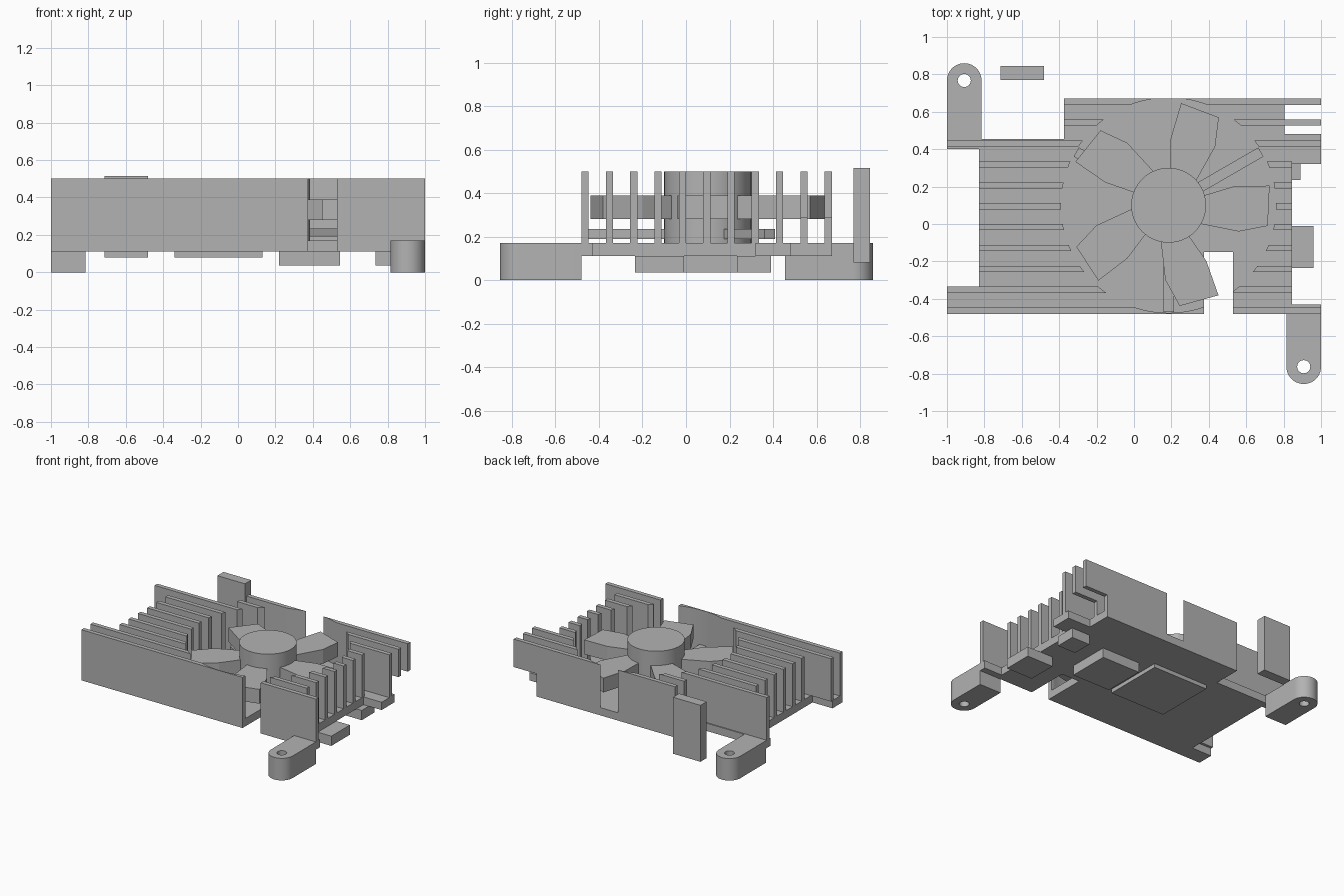
import bpy, bmesh
from math import cos, sin, pi, radians

if "Cube" in bpy.data.objects:
    bpy.data.objects.remove(bpy.data.objects["Cube"], do_unlink=True)

grey = bpy.data.materials.new("plain grey")
grey.use_nodes = True
grey.diffuse_color = (0.45, 0.45, 0.45, 1)
grey.node_tree.nodes["Principled BSDF"].inputs["Base Color"].default_value = grey.diffuse_color

CX, CY, WELL_R = 0.185, 0.10, 0.575      # fan centre and well radius
PLATE_LOW, PLATE_TOP, TOP = 0.11, 0.17, 0.50


def add_prism(bm, pts, z0, z1):
    face = bm.faces.new([bm.verts.new((x, y, z0)) for x, y in pts])
    new = bmesh.ops.extrude_face_region(bm, geom=[face])["geom"]
    verts = [v for v in new if isinstance(v, bmesh.types.BMVert)]
    bmesh.ops.translate(bm, verts=verts, vec=(0, 0, z1 - z0))


def rect(x0, x1, y0, y1):
    return [(x0, y0), (x1, y0), (x1, y1), (x0, y1)]


def circle(x, y, r, n=48):
    return [(x + r * cos(2 * pi * i / n), y + r * sin(2 * pi * i / n)) for i in range(n)]


def turned(pts, angle):
    c, s = cos(angle), sin(angle)
    return [(CX + x * c - y * s, CY + x * s + y * c) for x, y in pts]


def build(name, outlines, z0, z1, smooth=False):
    bm = bmesh.new()
    for pts in outlines:
        add_prism(bm, pts, z0, z1)
    bmesh.ops.recalc_face_normals(bm, faces=bm.faces)
    mesh = bpy.data.meshes.new(name)
    bm.to_mesh(mesh)
    bm.free()
    mesh.materials.append(grey)
    ob = bpy.data.objects.new(name, mesh)
    bpy.context.collection.objects.link(ob)
    if smooth:
        shade(ob)
    return ob


def activate(ob):
    bpy.ops.object.select_all(action='DESELECT')
    ob.select_set(True)
    bpy.context.view_layer.objects.active = ob


def shade(ob):
    activate(ob)
    bpy.ops.object.shade_smooth_by_angle(angle=radians(30))


def cut(ob, cutter):
    activate(ob)
    mod = ob.modifiers.new("cut", 'BOOLEAN')
    mod.operation, mod.solver, mod.object = 'DIFFERENCE', 'EXACT', cutter
    bpy.ops.object.modifier_apply(modifier=mod.name)
    bpy.data.objects.remove(cutter, do_unlink=True)


# Base plate with side tabs and front notch
build("base_plate", [[
    (-1, -0.48), (0.375, -0.48), (0.375, -0.15), (0.53, -0.15), (0.53, -0.48),
    (1, -0.48), (1, -0.43), (0.845, -0.43), (0.845, 0.32), (1, 0.32), (1, 0.48),
    (0.805, 0.48), (0.805, 0.67), (-0.375, 0.67), (-0.375, 0.455), (-1, 0.455),
    (-1, 0.40), (-0.83, 0.40), (-0.83, -0.355), (-1, -0.355)]], PLATE_LOW, PLATE_TOP)

# Cooling fins, cut by the round fan well, the notch and the rear clearance
fins = []
for i in range(11):
    y = -0.48 + 0.1117 * i
    left = -0.375 if i > 8 else -1 if i in (0, 1, 8) else -0.83
    right = 1 if i in (0, 8, 9, 10) else 0.845
    fins.append(rect(left, right, y, y + 0.033))
fin_set = build("cooling_fins", fins, PLATE_TOP, TOP)
cut(fin_set, build("well_cutter", [circle(CX, CY, WELL_R, 96)], 0.1, 0.6))
cut(fin_set, build("notch_cutter", [rect(0.375, 0.53, -0.6, -0.15)], 0.1, 0.6))
cut(fin_set, build("rear_cutter", [rect(0.805, 1.1, 0.5, 0.75)], 0.1, 0.285))
shade(fin_set)

# Fan hub, five blades and three support arms
build("fan_hub", [circle(CX, CY, 0.2, 64)], PLATE_TOP, TOP, True)
blade = [(0.18, 0.05), (0.345, 0.10), (0.54, 0.105),
         (0.53, -0.11), (0.375, -0.14), (0.175, -0.10)]
build("fan_blades", [turned(blade, 2 * pi * k / 5) for k in range(5)], 0.28, 0.39)
arm = rect(0.15, 0.57, -0.028, 0.028)
build("fan_arms", [turned(arm, radians(a)) for a in (30, 150, 270)], 0.19, 0.235)

# Rounded mounting ears with screw holes
for name, s in (("rear_ear", 1), ("front_ear", -1)):
    y_in, y_c, r = (0.455, 0.767, 0.0925) if s > 0 else (0.48, 0.763, 0.0925)
    arc = [(-s * (0.9075 + r * cos(pi * i / 24)), s * (y_c + r * sin(pi * i / 24)))
           for i in range(25)]
    pts = [(-s * 0.815, s * y_in), (-s * 1.0, s * y_in)] + arc
    ear = build(name, [pts], 0, PLATE_TOP)
    cut(ear, build("hole_cutter", [circle(-s * 0.9075, s * y_c, 0.035, 32)], -0.1, 0.3))
    shade(ear)

# Contact pads under the plate
build("large_pad", [rect(-0.34, 0.13, -0.09, 0.38)], 0.08, PLATE_LOW)
build("middle_pad", [rect(0.22, 0.545, -0.01, 0.315)], 0.035, PLATE_LOW)
build("side_pad", [rect(0.735, 0.96, -0.235, -0.01)], 0.035, PLATE_LOW)
build("small_pad", [rect(0.735, 0.89, 0.235, 0.39)], 0.035, PLATE_LOW)

# Separate upright block behind the plate
build("rear_block", [rect(-0.715, -0.48, 0.77, 0.845)], 0.08, 0.515)
